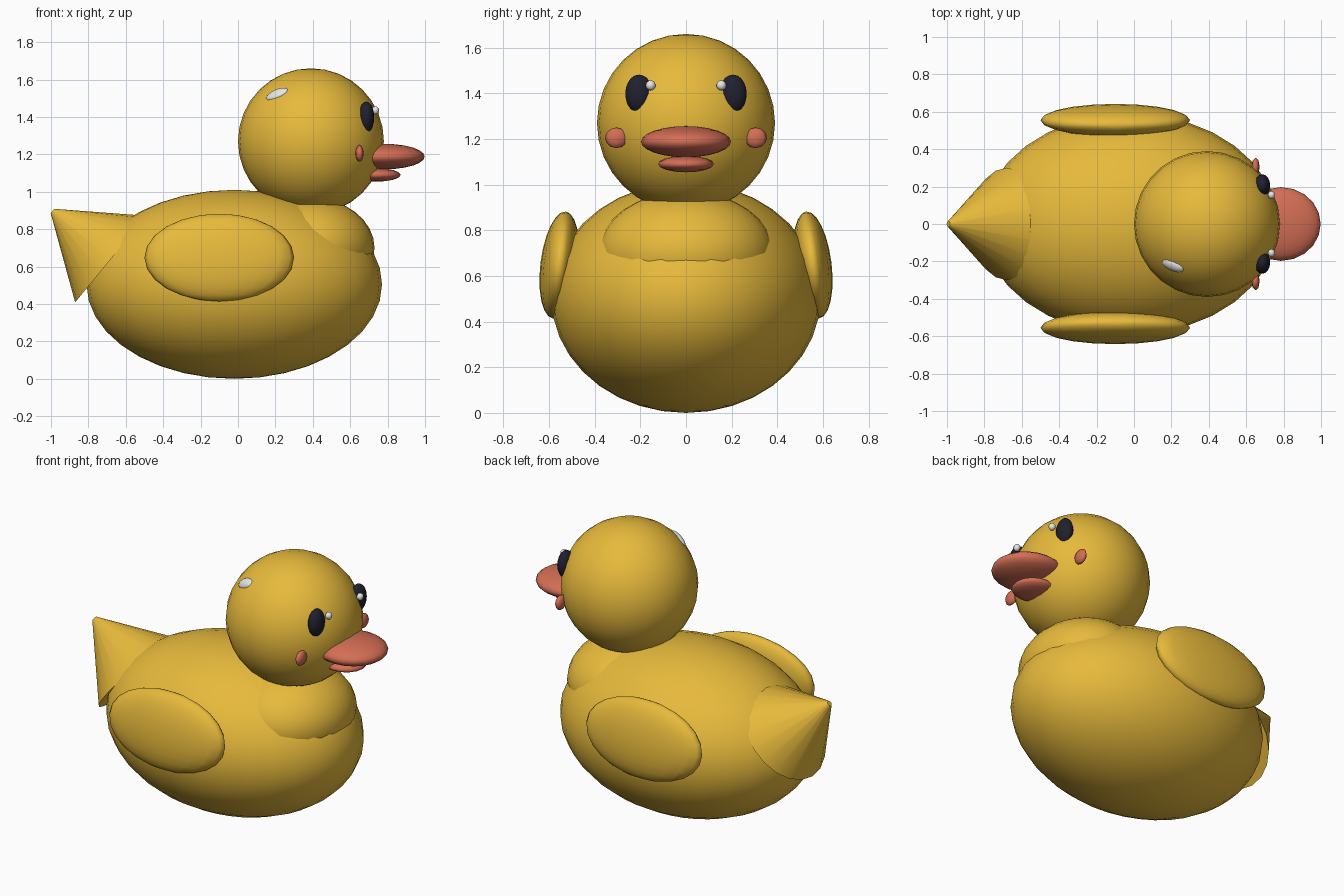
import bpy, math
from mathutils import Vector, Matrix

if "Cube" in bpy.data.objects:
    bpy.data.objects.remove(bpy.data.objects["Cube"])


def material(name, rgb):
    m = bpy.data.materials.new(name)
    m.diffuse_color = (*rgb, 1.0)
    m.use_nodes = True
    m.node_tree.nodes["Principled BSDF"].inputs["Base Color"].default_value = m.diffuse_color
    return m


yellow = material("yellow", (0.80, 0.49, 0.045))
coral = material("coral", (0.66, 0.155, 0.09))
dark = material("dark_navy", (0.014, 0.015, 0.028))
white = material("white", (0.90, 0.90, 0.90))


def finish(ob, name, mat):
    ob.name = name
    ob.data.name = name
    ob.data.materials.append(mat)
    for p in ob.data.polygons:
        p.use_smooth = True
    return ob


def blob(name, mat, centre, radii, segs=24, rings=14, rot=None):
    """Smooth ellipsoid, optionally rotated by a matrix."""
    bpy.ops.mesh.primitive_uv_sphere_add(segments=segs, ring_count=rings, radius=1)
    ob = bpy.context.object
    m = Matrix.Diagonal((*radii, 1))
    if rot is not None:
        m = rot.to_4x4() @ m
    ob.data.transform(m)
    ob.location = centre
    return finish(ob, name, mat)


# Body, chest and head
blob("body", yellow, (-0.02, 0, 0.505), (0.79, 0.59, 0.505), 32, 18)
blob("chest", yellow, (0.38, 0, 0.70), (0.35, 0.385, 0.27), 28, 16)
blob("head", yellow, (0.39, 0, 1.27), (0.39, 0.39, 0.39), 28, 16)

# Tail: cone rising backwards out of the body
tip, base = Vector((-0.992, 0, 0.897)), Vector((-0.68, 0, 0.64))
axis = tip - base
bpy.ops.mesh.primitive_cone_add(vertices=20, radius1=0.30, radius2=0.015,
                                depth=axis.length, location=(tip + base) / 2)
tail = bpy.context.object
tail.data.transform(axis.to_track_quat('Z', 'Y').to_matrix().to_4x4())
finish(tail, "tail", yellow)
bpy.ops.object.shade_smooth_by_angle(angle=math.radians(40))

# Beak
blob("upper_beak", coral, (0.785, 0, 1.188), (0.213, 0.197, 0.068), 20, 12)
blob("lower_beak", coral, (0.74, 0, 1.09), (0.13, 0.122, 0.036), 16, 8)

# Paired parts on both sides
for s, side in ((-1, "right"), (1, "left")):
    blob("wing_" + side, yellow, (-0.10, s * 0.555, 0.648), (0.40, 0.083, 0.236),
         20, 12, Matrix.Rotation(s * math.radians(7), 3, 'X'))
    blob("eye_" + side, dark, (0.686, s * 0.206, 1.398), (0.042, 0.060, 0.084), 16, 10)
    blob("eye_glint_" + side, white, (0.735, s * 0.155, 1.435), (0.02, 0.022, 0.022), 8, 6)
    blob("cheek_" + side, coral, (0.65, s * 0.305, 1.205), (0.022, 0.05, 0.045), 8, 6)

# Glossy spot on one side of the head, lying flat on the surface
normal = Vector((-0.18, -0.22, 0.25)).normalized()
along = Vector((0.12, -0.04, 0.045))
along = (along - normal * along.dot(normal)).normalized()
across = normal.cross(along)
frame = Matrix((along, across, normal)).transposed()
blob("head_shine", white, (0.21, -0.222, 1.52), (0.068, 0.036, 0.022), 12, 8, frame)
